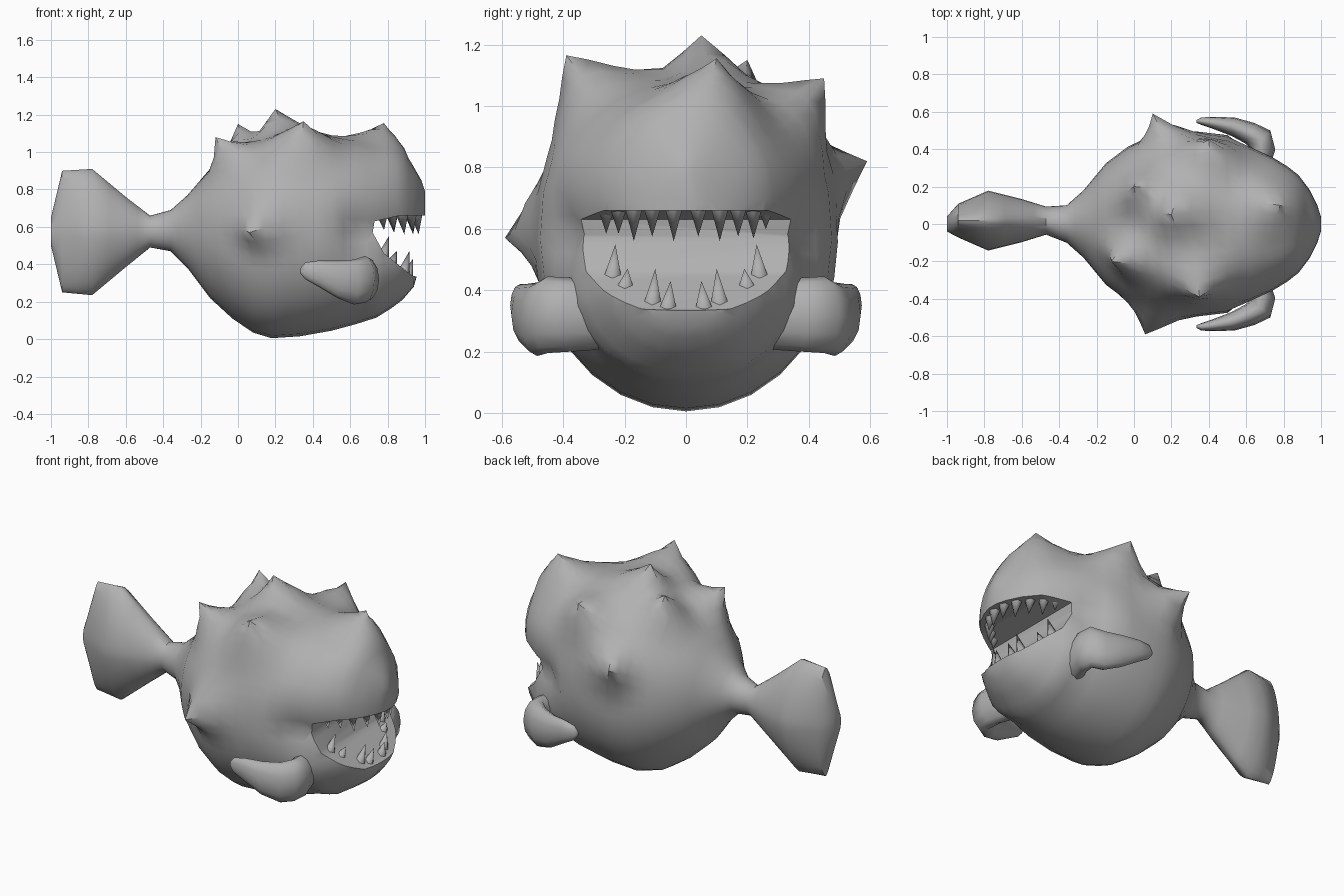
import bpy, bmesh, math
from mathutils import Vector

cube = bpy.data.objects.get("Cube")
if cube:
    bpy.data.objects.remove(cube, do_unlink=True)

GREY = (0.44, 0.44, 0.44, 1)
grey = bpy.data.materials.new("plain grey")
grey.use_nodes = True
grey.diffuse_color = GREY
grey.node_tree.nodes["Principled BSDF"].inputs["Base Color"].default_value = GREY


def make(name, bm, angle=60):
    bmesh.ops.recalc_face_normals(bm, faces=bm.faces[:])
    mesh = bpy.data.meshes.new(name)
    bm.to_mesh(mesh)
    bm.free()
    mesh.materials.append(grey)
    ob = bpy.data.objects.new(name, mesh)
    bpy.context.collection.objects.link(ob)
    smooth(ob, angle)
    return ob


def smooth(ob, angle):
    bpy.ops.object.select_all(action='DESELECT')
    ob.select_set(True)
    bpy.context.view_layer.objects.active = ob
    bpy.ops.object.shade_smooth_by_angle(angle=math.radians(angle))


def loft(bm, rings):
    """Bridge equal rings of points and cap both ends."""
    loops = [[bm.verts.new(p) for p in ring] for ring in rings]
    n = len(loops[0])
    for a, b in zip(loops, loops[1:]):
        for i in range(n):
            j = (i + 1) % n
            bm.faces.new((a[i], a[j], b[j], b[i]))
    bm.faces.new(loops[0])
    bm.faces.new(loops[-1])


def tooth(bm, tip, base, radius, sides=6):
    """Leaning cone: a flat ring joined to a free tip."""
    ring = []
    for i in range(sides):
        a = math.tau * i / sides
        ring.append(bm.verts.new((base[0] + radius * math.cos(a),
                                  base[1] + radius * math.sin(a), base[2])))
    top = bm.verts.new(tip)
    bm.faces.new(ring)
    for i in range(sides):
        bm.faces.new((ring[i], ring[(i + 1) % sides], top))


def power(c, e):
    return math.copysign(abs(c) ** (2 / e), c)


# Body and tail: x, bottom, top, half width, squareness of the upper half
SECTIONS = [
    (-1.0, .50, .65, .04, 2), (-.94, .25, .90, .09, 1.6), (-.78, .235, .91, .16, 1.6),
    (-.6, .385, .76, .115, 1.8), (-.47, .49, .66, .075, 2), (-.36, .47, .69, .10, 2),
    (-.27, .38, .77, .18, 2), (-.15, .22, .91, .325, 2.1), (-.03, .11, 1.0, .415, 2.2),
    (.08, .035, 1.06, .465, 2.3), (.18, .005, 1.09, .49, 2.4), (.33, .015, 1.1, .495, 2.4),
    (.5, .045, 1.09, .475, 2.4), (.63, .08, 1.07, .435, 2.3), (.74, .115, 1.05, .385, 2.15),
    (.82, .165, 1.04, .33, 2.1), (.88, .21, 1.01, .28, 2.1), (.94, .28, .92, .20, 2.1),
    (.98, .42, .85, .11, 2), (1.0, .62, .79, .04, 2)]


def section(x, low, high, half, e, n=28):
    ring = []
    mid, h = (low + high) / 2, (high - low) / 2
    lower_e = min(e, 2) if x < .7 else 2.4
    shift = .018 if -.99 < x < -.4 else 0  # the tail swings a little to one side
    for i in range(n):
        a = math.tau * i / n
        s = math.sin(a)
        k = e if s > 0 else lower_e
        y, z = half * power(math.cos(a), k), mid + h * power(s, k)
        if x > .6:  # pinch the cheeks beside the mouth
            y *= 1 - .16 * math.exp(-((z - .57) / .12) ** 2)
        ring.append((x, y + shift, z))
    return ring


# Spikes pulled out of the skin: tip, base point, base radius
SPIKES = [
    ((.2, .05, 1.23), (.25, .04, 1.09), .25),
    ((.35, -.39, 1.165), (.36, -.30, 1.0), .27),
    ((.78, .1, 1.155), (.74, .08, 1.05), .24),
    ((0, .2, 1.15), (.06, .18, .99), .2),
    ((-.12, -.2, 1.08), (-.06, -.2, .93), .2),
    ((.4, .45, 1.09), (.42, .36, .97), .24),
    ((.1, .59, .82), (.16, .45, .78), .2),
    ((.06, -.59, .57), (.12, -.47, .64), .22)]


def pull_spikes(bm):
    """Draw the skin towards each tip; the strongest pull wins."""
    pulls = {}
    for tip, base, radius in SPIKES:
        centre = min(bm.verts, key=lambda v: (v.co - Vector(base)).length)
        shift = Vector(tip) - centre.co
        for v in bm.verts:
            w = 1 - (v.co - centre.co).length / radius
            if w > pulls.get(v, (0, 0))[0]:
                pulls[v] = (w, shift * w ** 1.7)
    for v, (w, shift) in pulls.items():
        v.co += shift


bm = bmesh.new()
loft(bm, [section(*s) for s in SECTIONS])
quads = [e for e in bm.edges if all(len(f.verts) == 4 for f in e.link_faces)]
bmesh.ops.subdivide_edges(bm, edges=quads, cuts=1, use_grid_fill=True)
pull_spikes(bm)
body = make("body", bm)

# Mouth: open wedge cut through the jaws
bm = bmesh.new()
WEDGE = [(.72, .57), (.73, .63), (.86, .66), (1.1, .66), (1.1, .30), (.93, .34), (.78, .46)]
loft(bm, [[(x, y, z) for x, z in WEDGE] for y in (-.6, .6)])
wedge = make("mouth_cutter", bm)
wedge.hide_render = True
mod = body.modifiers.new("mouth", 'BOOLEAN')
mod.operation = 'DIFFERENCE'
mod.solver = 'EXACT'
mod.object = wedge
smooth(body, 60)
bpy.ops.object.modifier_apply(modifier=mod.name)
bpy.data.objects.remove(wedge, do_unlink=True)
smooth(body, 50)

# Upper teeth along the lip
bm = bmesh.new()
for i, y in enumerate((-.26, -.22, -.17, -.11, -.04, .04, .11, .17, .22, .26)):
    x = .955 - 2.8 * y * y
    point = .56 + .015 * (i % 2) + .4 * max(0, abs(y) - .2)
    tooth(bm, (x + .015, y, point), (x, y, .69), .04)
make("upper_teeth", bm, 70)

# Lower teeth: y and tip height
bm = bmesh.new()
for y, top in ((.24, .55), (.2, .47), (.11, .47), (.06, .43)):
    for side in (-1, 1):
        x = .91 - 2.4 * y * y
        lip = .34 + (.93 - x) * .8
        tooth(bm, (x + .035, side * (y - .01), top), (x, side * y, lip - .03), .035)
make("lower_teeth", bm, 70)

# Side fins sweeping back: centre, half height, half thickness, sweep angle
FIN = [
    ((.62, .22, .31), .10, .08, 90), ((.68, .37, .32), .12, .08, 110),
    ((.68, .45, .32), .125, .07, 135), ((.62, .485, .305), .12, .06, 155),
    ((.53, .52, .32), .10, .05, 170), ((.43, .54, .35), .07, .033, 175),
    ((.36, .55, .365), .045, .02, 180), ((.335, .548, .365), .015, .008, 180)]
for name, side in (("left_fin", 1), ("right_fin", -1)):
    rings = []
    for (x, y, z), tall, thick, deg in FIN:
        t = math.radians(deg)
        ring = []
        for i in range(12):
            a = math.tau * i / 12
            off = thick * math.cos(a)
            ring.append((x + off * math.sin(t), side * (y - off * math.cos(t)),
                         z + tall * math.sin(a)))
        rings.append(ring)
    bm = bmesh.new()
    loft(bm, rings)
    make(name, bm)
